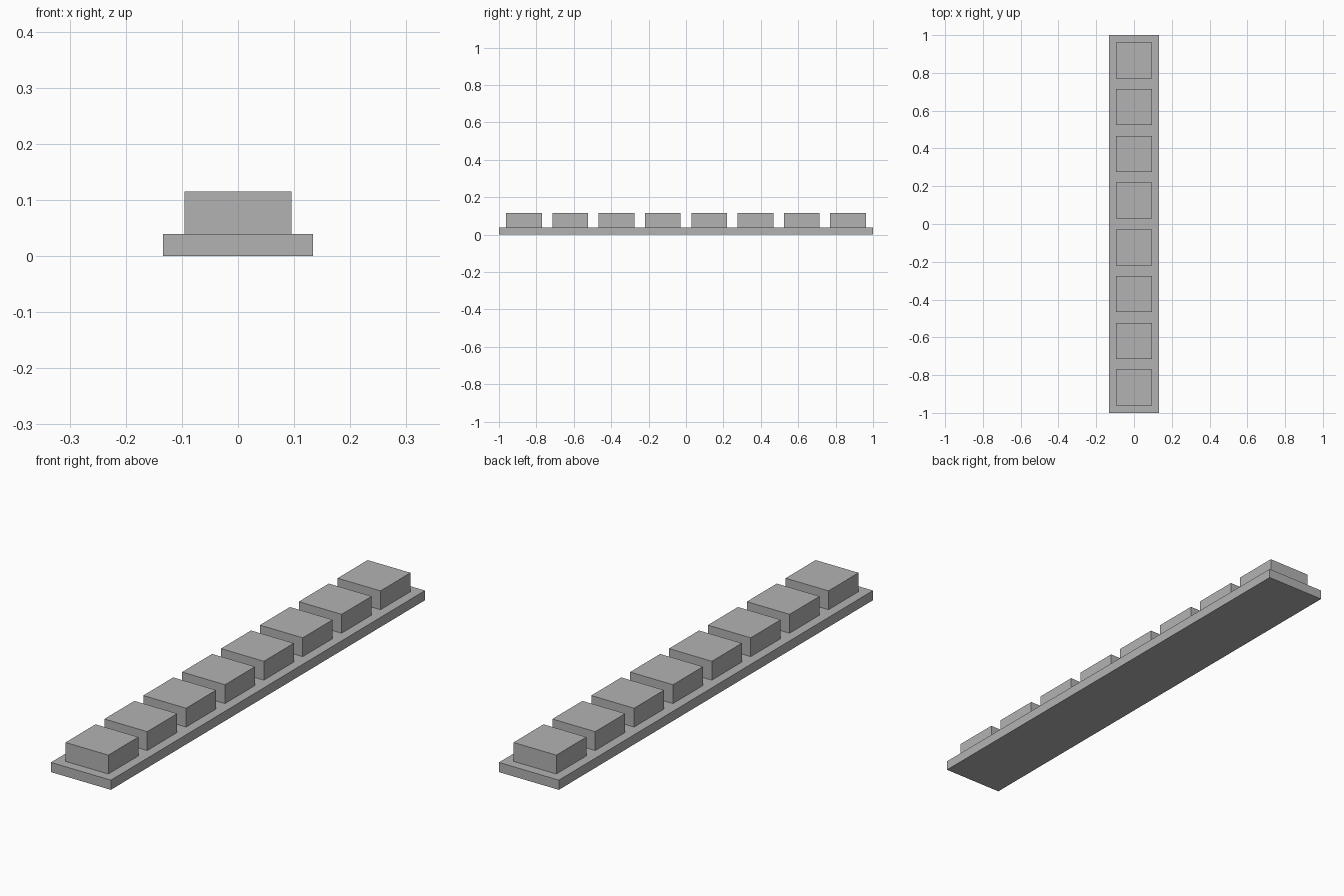
import bpy

# Remove the default cube
cube = bpy.data.objects.get("Cube")
if cube:
    bpy.data.objects.remove(cube, do_unlink=True)

# Single grey material
GREY = (0.45, 0.45, 0.45, 1.0)
grey = bpy.data.materials.new("grey")
grey.use_nodes = True
grey.diffuse_color = GREY
grey.node_tree.nodes["Principled BSDF"].inputs["Base Color"].default_value = GREY


def box(name, size, y, bottom):
    """Flat-sided box centred on x, resting at the given height."""
    bpy.ops.mesh.primitive_cube_add(size=1, location=(0, y, bottom + size[2] / 2))
    obj = bpy.context.object
    obj.name = name
    obj.scale = size
    bpy.ops.object.transform_apply(location=False, rotation=False, scale=True)
    obj.data.materials.append(grey)
    return obj


# Long base strip
BASE_HEIGHT = 0.039
box("base_strip", (0.267, 2.0, BASE_HEIGHT), 0, 0)

# Row of evenly spaced square blocks
COUNT, SPACING, BLOCK = 8, 0.2475, 0.191
for i in range(COUNT):
    y = (i - (COUNT - 1) / 2) * SPACING
    box(f"block_{i + 1}", (BLOCK, BLOCK, 0.076), y, BASE_HEIGHT)
